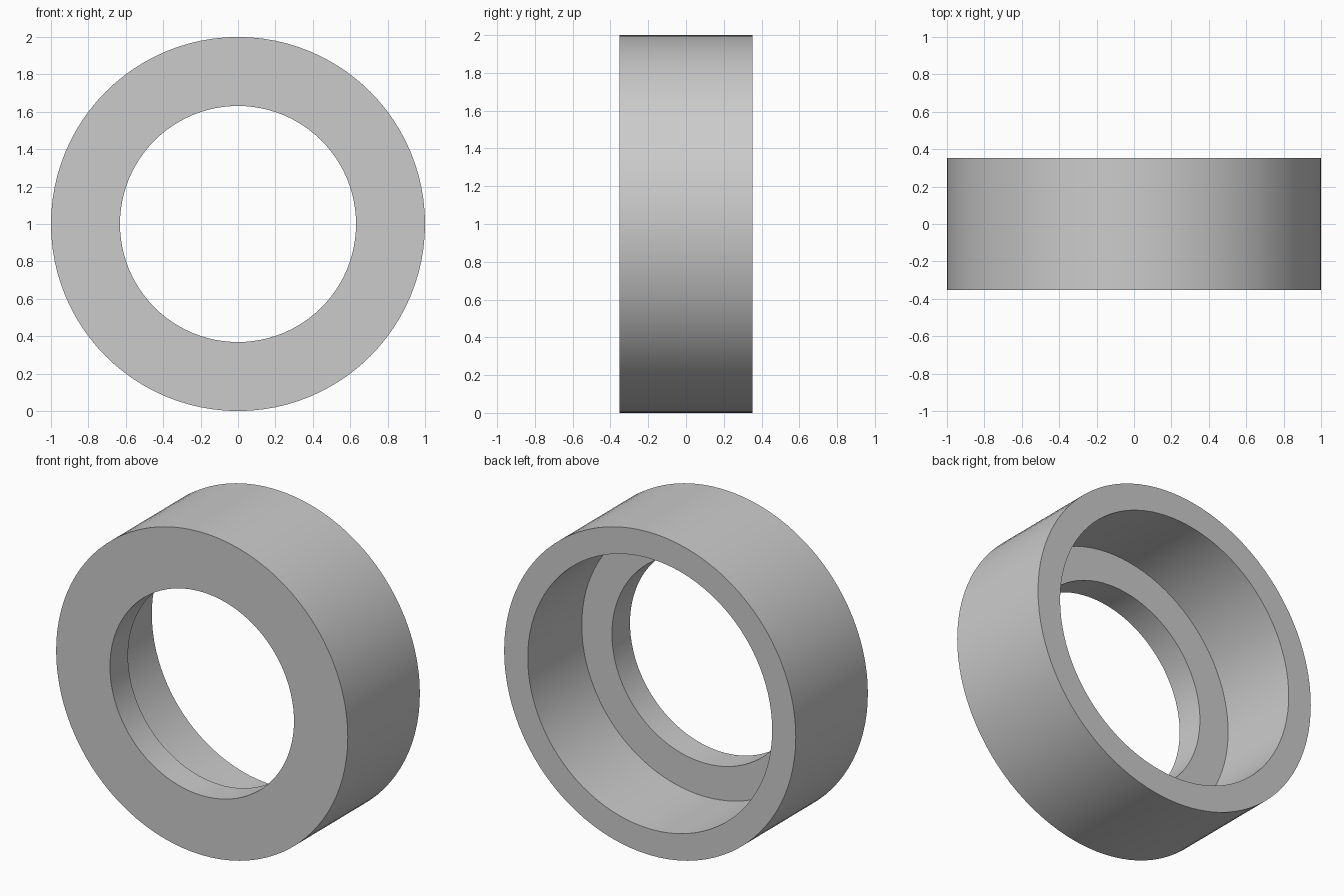
import bpy
import bmesh
from math import radians, tau
from mathutils import Matrix, Vector

cube = bpy.data.objects.get("Cube")
if cube:
    bpy.data.objects.remove(cube, do_unlink=True)

# Overall dimensions
OUTER, BORE, HOLE = 1.0, 0.838, 0.631
HALF_WIDTH, STEP_Y = 0.353, -0.176
SEGMENTS = 96

# Plain grey material
grey = bpy.data.materials.new("plain grey")
grey.use_nodes = True
colour = (0.6, 0.6, 0.6, 1)
grey.diffuse_color = colour
grey.node_tree.nodes["Principled BSDF"].inputs["Base Color"].default_value = colour

# Stepped cross-section as (radius, y): wide bore at the back, flange at the front
profile = [(OUTER, -HALF_WIDTH), (OUTER, HALF_WIDTH), (BORE, HALF_WIDTH),
           (BORE, STEP_Y), (HOLE, STEP_Y), (HOLE, -HALF_WIDTH)]

# Spin the closed section around the y axis
bm = bmesh.new()
verts = [bm.verts.new((r, y, 0)) for r, y in profile]
edges = [bm.edges.new((a, b)) for a, b in zip(verts, verts[1:] + verts[:1])]
bmesh.ops.spin(bm, geom=verts + edges, cent=(0, 0, 0), axis=(0, 1, 0),
               angle=tau, steps=SEGMENTS, use_merge=True)
bmesh.ops.remove_doubles(bm, verts=bm.verts, dist=0.0001)
bmesh.ops.recalc_face_normals(bm, faces=bm.faces)
bmesh.ops.transform(bm, matrix=Matrix.Translation(Vector((0, 0, OUTER))), verts=bm.verts)

mesh = bpy.data.meshes.new("stepped_ring")
bm.to_mesh(mesh)
bm.free()
mesh.materials.append(grey)
ring = bpy.data.objects.new("stepped_ring", mesh)
bpy.context.collection.objects.link(ring)

# Smooth curved walls with sharp rims
bpy.ops.object.select_all(action="DESELECT")
ring.select_set(True)
bpy.context.view_layer.objects.active = ring
bpy.ops.object.shade_smooth_by_angle(angle=radians(30))
